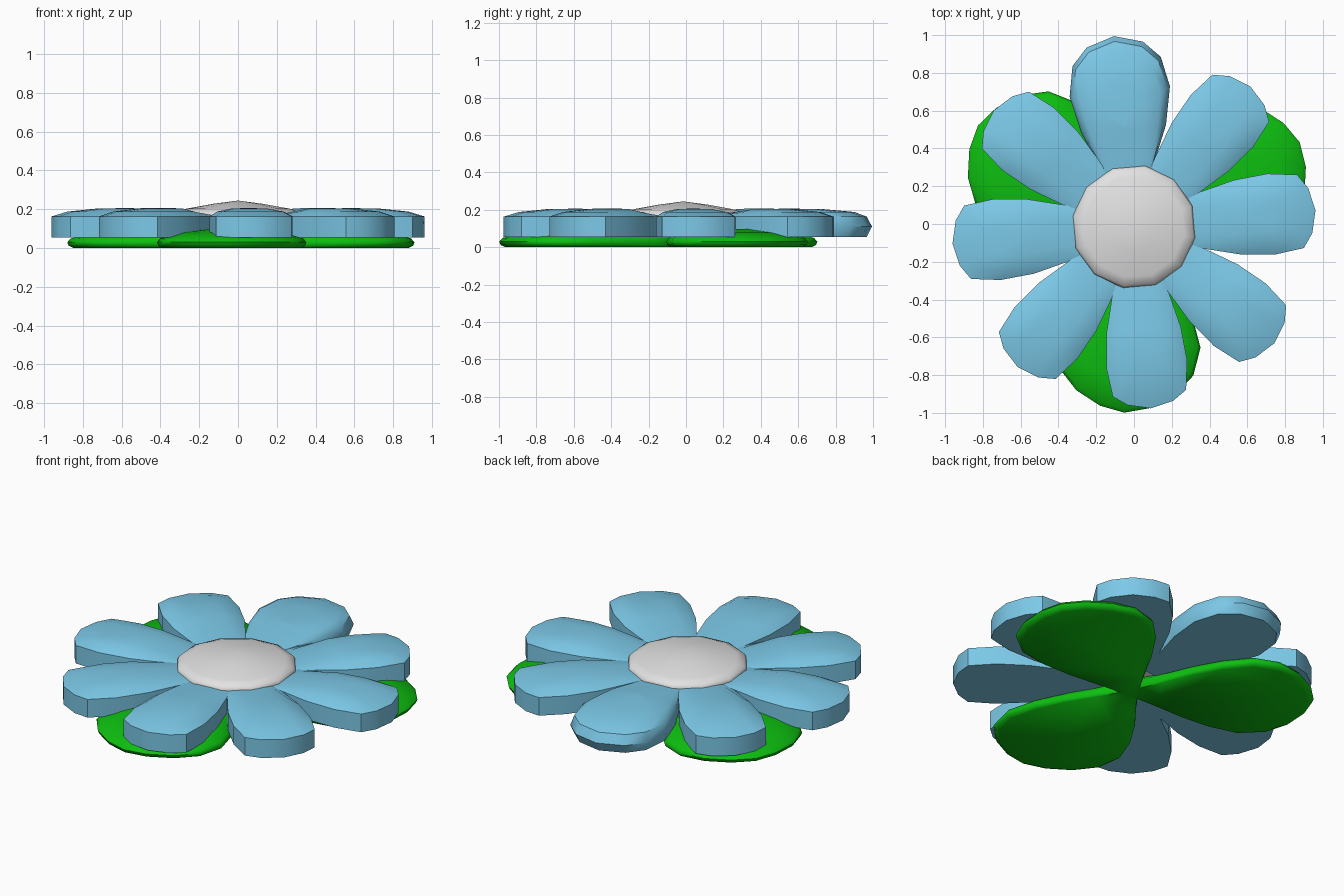
import bpy, bmesh, math

if "Cube" in bpy.data.objects:
    bpy.data.objects.remove(bpy.data.objects["Cube"])

CY = -0.015  # flower centre in y


def material(name, rgb):
    m = bpy.data.materials.new(name)
    m.diffuse_color = (*rgb, 1)
    m.use_nodes = True
    m.node_tree.nodes["Principled BSDF"].inputs["Base Color"].default_value = m.diffuse_color
    return m


blue = material("petal_blue", (0.20, 0.58, 0.80))
green = material("leaf_green", (0.004, 0.52, 0.005))
grey = material("centre_grey", (0.76, 0.76, 0.76))


def loft(name, rings, mat, angle=0.0, sharp=40):
    """Bridge equal-length rings, cap the bottom, merge a collapsed top."""
    bm = bmesh.new()
    loops = [[bm.verts.new(p) for p in r] for r in rings]
    n = len(loops[0])
    for a, b in zip(loops, loops[1:]):
        for i in range(n):
            j = (i + 1) % n
            bm.faces.new((a[i], a[j], b[j], b[i]))
    bm.faces.new(loops[0][::-1])
    bmesh.ops.remove_doubles(bm, verts=bm.verts[:], dist=0.0005)
    bmesh.ops.recalc_face_normals(bm, faces=bm.faces[:])
    me = bpy.data.meshes.new(name)
    bm.to_mesh(me)
    bm.free()
    me.materials.append(mat)
    ob = bpy.data.objects.new(name, me)
    bpy.context.collection.objects.link(ob)
    ob.location = (0, CY, 0)
    ob.rotation_euler.z = math.radians(angle)
    bpy.ops.object.select_all(action='DESELECT')
    ob.select_set(True)
    bpy.context.view_layer.objects.active = ob
    bpy.ops.object.shade_smooth_by_angle(angle=math.radians(sharp))
    return ob


def blade_rings(half, profile, pivot, dip=None):
    """Rings of a petal or leaf; half = (along, half width) from root to tip."""
    outline = [(u, -v) for u, v in half] + [(u, v) for u, v in half[::-1] if v > 0]
    rings = []
    for s, z in profile:
        ring = []
        for u, v in outline:
            zz = z
            if dip and z > dip:  # top dips towards the flower centre
                f = min(1, max(0, (u - 0.28) / 0.24))
                zz = dip + (z - dip) * f
            uu = u if u < pivot else pivot + (u - pivot) * s
            ring.append((uu, v * s, zz))
        rings.append(ring)
    return rings


# Eight blue petals, the rear one larger with a pointed edge
petal = [(0.15, 0.09), (0.32, 0.14), (0.55, 0.198), (0.73, 0.215),
         (0.885, 0.195), (0.937, 0.12), (0.965, 0)]
petal_profile = [(1, 0.055), (1, 0.163), (0.8, 0.188), (0.45, 0.203), (0, 0.207)]
big_petal = [(0.15, 0.09), (0.32, 0.14), (0.52, 0.225), (0.72, 0.267),
             (0.88, 0.235), (0.97, 0.15), (1.015, 0)]
big_profile = [(0.94, 0.055), (1, 0.11), (0.94, 0.163), (0.8, 0.188), (0.45, 0.203), (0, 0.207)]
for k in range(8):
    rear = k == 2
    rings = blade_rings(big_petal if rear else petal,
                        big_profile if rear else petal_profile, 0.55, 0.163)
    loft(f"petal_{k + 1}", rings, blue, 5.3 + 45 * k + (0.7 if rear else 0))

# Three green leaves underneath
leaf = [(0.0, 0.04), (0.15, 0.14), (0.3, 0.245), (0.45, 0.33), (0.62, 0.385),
        (0.77, 0.355), (0.88, 0.26), (0.955, 0.13), (0.985, 0)]
leaf_profile = [(0.93, 0.0), (0.985, 0.012), (1, 0.03), (0.96, 0.05),
                (0.7, 0.078), (0.35, 0.096), (0, 0.1)]
for k in range(3):
    loft(f"leaf_{k + 1}", blade_rings(leaf, leaf_profile, 0.5), green, 27 + 120 * k, 60)

# Grey domed flower centre
disc_profile = [(0.24, 0.07), (0.315, 0.13), (0.33, 0.165), (0.318, 0.187),
                (0.27, 0.203), (0.13, 0.228), (0, 0.245)]
loft("flower_centre", [[(r * math.cos(a), r * math.sin(a), z)
                        for a in (math.radians(20 + 30 * i) for i in range(12))]
                       for r, z in disc_profile], grey, 0, 60)
